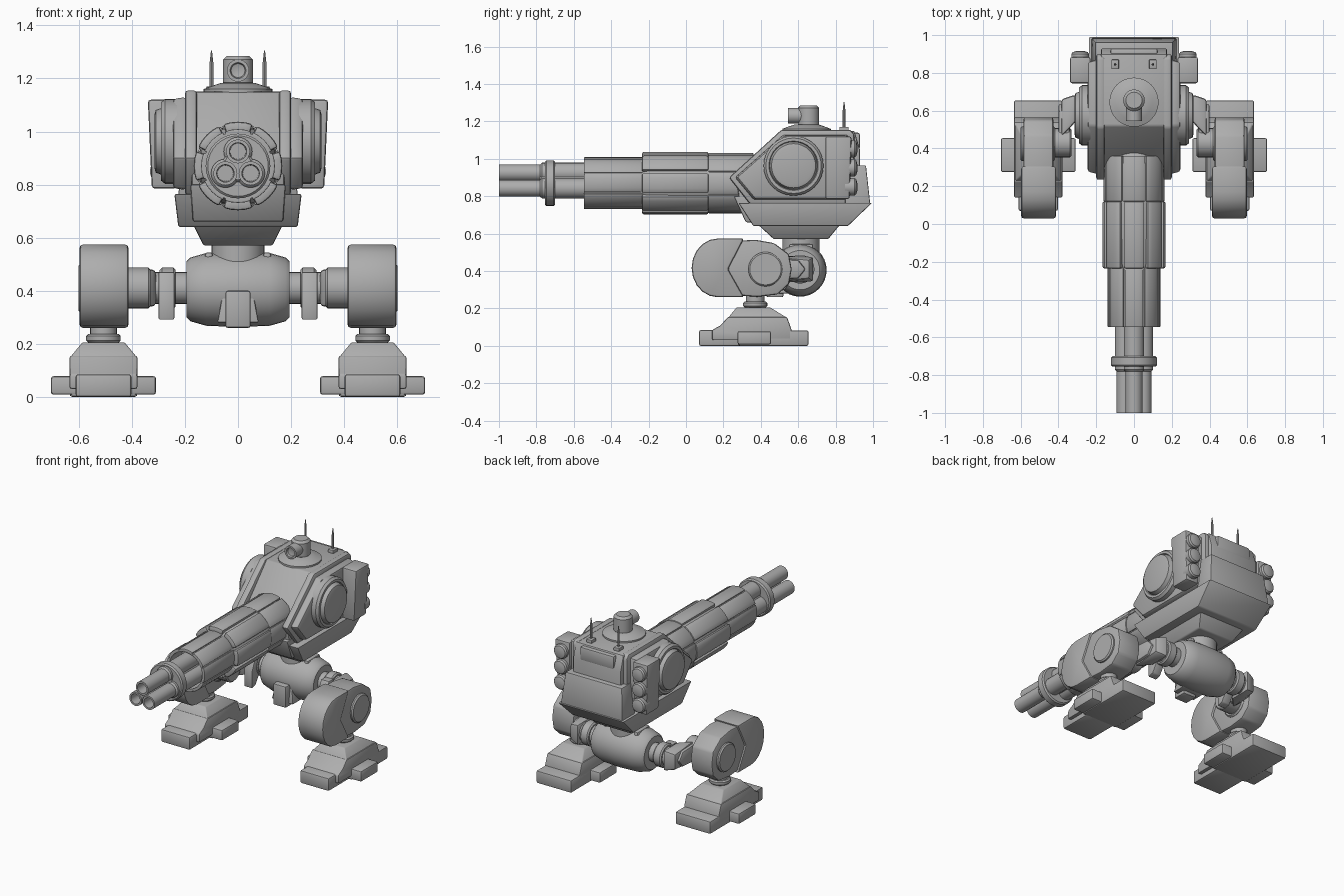
import bpy, bmesh, math
from mathutils import Vector, Matrix

GREY = bpy.data.materials.new("armour grey")
GREY.diffuse_color = (0.42, 0.42, 0.42, 1)


def finish(name, bm, bevel=0.0, mirror=False):
    bmesh.ops.remove_doubles(bm, verts=bm.verts, dist=1e-5)
    bmesh.ops.recalc_face_normals(bm, faces=bm.faces)
    if bevel:
        edges = [e for e in bm.edges if len(e.link_faces) == 2 and e.calc_face_angle() > 0.45]
        bmesh.ops.bevel(bm, geom=edges, offset=bevel, segments=2, affect='EDGES',
                        profile=0.5, clamp_overlap=True)
    me = bpy.data.meshes.new(name)
    bm.to_mesh(me)
    bm.free()
    me.materials.append(GREY)
    ob = bpy.data.objects.new(name, me)
    bpy.context.collection.objects.link(ob)
    if mirror:
        ob.modifiers.new("mirror", 'MIRROR').use_mirror_merge = False
    return ob


def loft(name, a, b, bevel=0.0, mirror=False):
    """Solid between two matching loops of points."""
    bm = bmesh.new()
    va, vb = [bm.verts.new(p) for p in a], [bm.verts.new(p) for p in b]
    bm.faces.new(va)
    bm.faces.new(vb)
    for i in range(len(a)):
        j = (i + 1) % len(a)
        bm.faces.new((va[i], va[j], vb[j], vb[i]))
    return finish(name, bm, bevel, mirror)


def prism(name, prof, x0, x1, bevel=0.0, mirror=False, scale=1.0):
    """Side profile (y, z) extruded over x; scale shrinks the far end."""
    cy = sum(p[0] for p in prof) / len(prof)
    cz = sum(p[1] for p in prof) / len(prof)
    far = [(x1, cy + (y - cy) * scale, cz + (z - cz) * scale) for y, z in prof]
    return loft(name, [(x0, y, z) for y, z in prof], far, bevel, mirror)


def box(name, x, y, z, bevel=0.0, mirror=False):
    return prism(name, [(y[0], z[0]), (y[1], z[0]), (y[1], z[1]), (y[0], z[1])],
                 x[0], x[1], bevel, mirror)


def frustum(name, low, high, bevel=0.0, mirror=False):
    """Rectangles (x0, x1, y0, y1, z) joined into a tapered block."""
    rect = lambda r: [(r[0], r[2], r[4]), (r[1], r[2], r[4]), (r[1], r[3], r[4]), (r[0], r[3], r[4])]
    return loft(name, rect(low), rect(high), bevel, mirror)


def lathe(name, prof, origin, axis, n=32, mirror=False):
    """Profile (distance along axis, radius) spun about the axis."""
    bm = bmesh.new()
    rot = Vector((0, 0, 1)).rotation_difference(Vector(axis)).to_matrix()
    rings = []
    for t, r in prof:
        rings.append([bm.verts.new(Vector(origin) + rot @ Vector(
            (r * math.cos(2 * math.pi * i / n), r * math.sin(2 * math.pi * i / n), t))) for i in range(n)])
    for a, b in zip(rings, rings[1:]):
        for i in range(n):
            j = (i + 1) % n
            bm.faces.new((a[i], a[j], b[j], b[i]))
    return finish(name, bm, 0, mirror)


def rod(name, origin, axis, length, r, n=32, c=0.008, mirror=False):
    return lathe(name, [(0, 0), (0, r - c), (c, r), (length - c, r), (length, r - c), (length, 0)],
                 origin, axis, n, mirror)


def arc_panel(name, ang, half, r0, r1, y0, y1, bevel):
    steps = [ang - half + 2 * half * i / 4 for i in range(5)]
    pts = [(r1, a) for a in steps] + [(r0, a) for a in reversed(steps)]
    ring = lambda y: [(r * math.cos(a), y, GZ + r * math.sin(a)) for r, a in pts]
    loft(name, ring(y0), ring(y1), bevel)


X, Y, Z = (1, 0, 0), (0, 1, 0), (0, 0, 1)
GZ = 0.87

# --- gun ---
for i in range(3):
    a = math.radians(90 + 120 * i)
    lathe("barrel", [(0.1, 0), (0.1, 0.03), (0, 0.033), (0, 0.045), (0.22, 0.045), (0.23, 0.054),
                     (0.55, 0.054), (0.55, 0)],
          (0.055 * math.cos(a), -1, GZ + 0.055 * math.sin(a)), Y, 24)
rod("barrel_collar", (0, -0.755, GZ), Y, 0.055, 0.122, 32)
rod("barrel_spindle", (0, -0.78, GZ), Y, 0.3, 0.06, 24)
lathe("gun_shroud", [(0.12, 0), (0.12, 0.118), (0, 0.12), (0, 0.131), (0.3, 0.131), (0.34, 0.15),
                     (0.86, 0.155), (0.93, 0.12), (0.93, 0)], (0, -0.545, GZ), Y, 32)
for i in range(8):
    a = math.pi / 4 * i
    arc_panel("front_shroud_panel", a, math.radians(21), 0.122, 0.139, -0.545, -0.22, 0.003)
    arc_panel("rear_shroud_panel", a, math.radians(19.5), 0.12, 0.167, -0.235, 0.12, 0.01)
    arc_panel("breech_panel", a, math.radians(21.5), 0.12, 0.162, 0.12, 0.36, 0.004)

# --- head ---
prism("head_core", [(0.27, 0.88), (0.52, 1.15), (0.90, 1.15), (0.93, 1.05), (0.93, 0.72),
                    (0.36, 0.68), (0.29, 0.74)], -0.175, 0.175, 0.01)
ARMOUR = [(0.23, 0.90), (0.51, 1.155), (0.88, 1.155), (0.90, 1.13), (0.90, 0.76), (0.34, 0.76)]
prism("armour_rim", ARMOUR, 0.155, 0.20, 0.012, True)
prism("side_armour", [(0.26, 0.90), (0.52, 1.13), (0.87, 1.13), (0.87, 0.78), (0.36, 0.78)],
      0.195, 0.245, 0.012, True, 0.96)
# lower hull and its belly
frustum("lower_hull", (-0.225, 0.225, 0.36, 0.865, 0.64), (-0.24, 0.24, 0.28, 0.995, 0.765), 0.008)
frustum("hull_belly", (-0.13, 0.13, 0.47, 0.76, 0.57), (-0.185, 0.185, 0.35, 0.85, 0.68), 0.008)
frustum("chin_plate", (-0.17, 0.17, 0.32, 0.5, 0.66), (-0.18, 0.18, 0.255, 0.5, 0.80), 0.008)
frustum("rear_locker", (-0.225, 0.225, 0.85, 0.985, 0.76), (-0.205, 0.205, 0.85, 0.962, 0.965), 0.006)
box("rear_vent", (-0.125, 0.125), (0.88, 0.93), (1.05, 1.14), 0.012)
# side discs
lathe("shoulder_disc", [(0, 0), (0, 0.16), (0.045, 0.16), (0.06, 0.148), (0.06, 0.132), (0.052, 0.128),
                        (0.08, 0.118), (0.085, 0.1), (0.085, 0)], (0.23, 0.575, 0.963), X, 32, True)
# rocket pods with three tubes each
frustum("rocket_pod", (0.23, 0.325, 0.745, 0.875, 0.785), (0.23, 0.34, 0.745, 0.885, 1.12), 0.012, True)
for z in (0.85, 0.952, 1.054):
    lathe("rocket_tube", [(0, 0), (0, 0.047), (0.05, 0.047), (0.06, 0.04), (0.066, 0.02), (0.066, 0)],
          (0.285, 0.85, z), Y, 24, True)

# --- sensor turret and antennas ---
lathe("sensor_base", [(0, 0), (0, 0.13), (0.012, 0.13), (0.025, 0.095), (0.035, 0.065), (0.035, 0)],
      (0, 0.645, 1.148), Z)
rod("sensor_head", (0, 0.655, 1.17), Z, 0.115, 0.057, 24, 0.014)
lathe("sensor_lens", [(0.02, 0), (0.012, 0.026), (0, 0.03), (0, 0.042), (0.11, 0.042), (0.11, 0)],
      (0, 0.545, 1.23), Y, 24)
box("antenna_base", (0.08, 0.12), (0.82, 0.87), (1.14, 1.17), 0.004, True)
lathe("antenna", [(0, 0), (0, 0.007), (0.1, 0.007), (0.145, 0.002), (0.145, 0)],
      (0.1, 0.845, 1.16), Z, 8, True)

# --- pelvis ---
rod("neck", (0, 0.615, 0.48), Z, 0.1, 0.1, 32)
lathe("pelvis_drum", [(-0.195, 0), (-0.195, 0.105), (-0.18, 0.12), (-0.12, 0.137), (0, 0.142),
                      (0.12, 0.137), (0.18, 0.12), (0.195, 0.105), (0.195, 0)], (0, 0.61, 0.405), X)
for s in (-1, 1):
    box("neck_bracket", sorted((s * 0.095, s * 0.125)), (0.55, 0.68), (0.45, 0.545), 0.01)
frustum("pelvis_apron", (-0.078, 0.078, 0.46, 0.6, 0.28), (-0.05, 0.05, 0.485, 0.6, 0.43), 0.006)
box("pelvis_block", (-0.047, 0.047), (0.43, 0.52), (0.26, 0.40), 0.008)
# axle, lug and elbow link to the leg
rod("axle", (0.18, 0.61, 0.41), X, 0.14, 0.06, 24, mirror=True)
rod("axle_collar", (0.235, 0.61, 0.41), X, 0.06, 0.077, 24, mirror=True)
prism("axle_lug", [(0.49, 0.29), (0.53, 0.30), (0.58, 0.38), (0.58, 0.47), (0.52, 0.47), (0.49, 0.40)],
      0.24, 0.30, 0.006, True)
loft("elbow_link", [(0.31, 0.54, 0.34), (0.31, 0.685, 0.34), (0.31, 0.685, 0.48), (0.31, 0.54, 0.48)],
     [(0.385, 0.46, 0.34), (0.385, 0.66, 0.36), (0.385, 0.66, 0.46), (0.385, 0.46, 0.48)], 0.015, True)
rod("leg_pivot", (0.33, 0.43, 0.41), X, 0.11, 0.077, 24, mirror=True)
prism("elbow_arm", [(0.40, 0.35), (0.60, 0.36), (0.64, 0.41), (0.60, 0.46), (0.40, 0.47)],
      0.34, 0.40, 0.012, True)

# --- legs ---
LX = 0.507
rounded = [(0.17 + 0.14 * math.cos(t), 0.417 + 0.157 * math.sin(t))
           for t in [math.radians(90 + 18 * i) for i in range(11)]]
prism("thigh_armour", rounded + [(0.31, 0.26), (0.225, 0.41), (0.31, 0.574)],
      LX - 0.094, LX + 0.09, 0.012, True)
prism("thigh_core", [(0.15, 0.28), (0.38, 0.262), (0.49, 0.275), (0.55, 0.33), (0.565, 0.41),
                     (0.55, 0.49), (0.47, 0.55), (0.37, 0.567), (0.15, 0.555)],
      LX - 0.08, LX + 0.078, 0.012, True)
rod("knee_disc", (LX - 0.09, 0.425, 0.41), X, 0.185, 0.092, 32, mirror=True)
rod("ankle", (LX, 0.37, 0.18), Z, 0.1, 0.05, 24, mirror=True)
rod("ankle_ring", (LX, 0.37, 0.205), Z, 0.032, 0.065, 24, mirror=True)

# --- feet ---
prism("foot_body", [(0.14, 0.03), (0.14, 0.085), (0.185, 0.11), (0.225, 0.155), (0.54, 0.155),
                    (0.565, 0.085), (0.565, 0.03)], LX - 0.128, LX + 0.128, 0.008, True)
frustum("foot_top", (LX - 0.125, LX + 0.125, 0.225, 0.54, 0.15),
        (LX - 0.08, LX + 0.08, 0.27, 0.45, 0.205), 0.006, True)
box("front_toe", (LX - 0.105, LX + 0.105), (0.07, 0.3), (0.0, 0.085), 0.01, True)
box("heel", (LX - 0.128, LX + 0.128), (0.28, 0.655), (0.0, 0.083), 0.01, True)
box("side_toe", (LX - 0.198, LX + 0.198), (0.275, 0.455), (0.008, 0.078), 0.01, True)

# smooth round surfaces, keep hard edges
bpy.ops.object.select_all(action='SELECT')
bpy.context.view_layer.objects.active = bpy.context.selected_objects[0]
bpy.ops.object.shade_smooth_by_angle(angle=math.radians(32))
